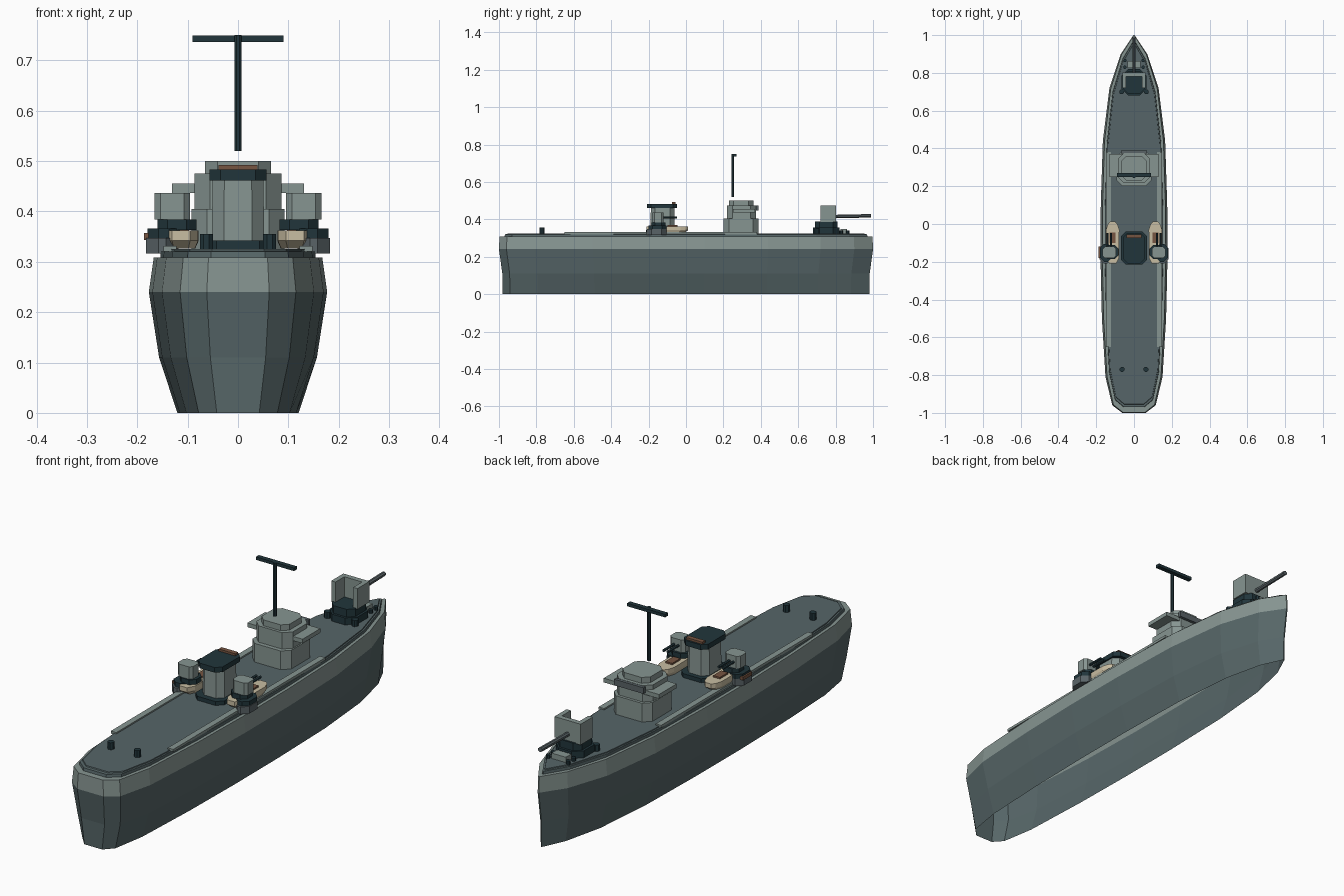
import bpy, bmesh, math
from mathutils import Vector

cube = bpy.data.objects.get("Cube")
if cube:
    bpy.data.objects.remove(cube, do_unlink=True)


def material(name, rgb):
    m = bpy.data.materials.new(name)
    m.use_nodes = True
    m.diffuse_color = (*rgb, 1)
    m.node_tree.nodes["Principled BSDF"].inputs["Base Color"].default_value = (*rgb, 1)
    return m


LIGHT = material("light grey paint", (0.24, 0.30, 0.285))
HULL = material("slate hull", (0.095, 0.135, 0.14))
DECK = material("deck grey", (0.093, 0.13, 0.138))
NAVY = material("dark navy", (0.015, 0.036, 0.044))
CREAM = material("cream boat", (0.58, 0.51, 0.36))
BROWN = material("rust brown", (0.18, 0.09, 0.053))
STEEL = material("steel grey", (0.10, 0.125, 0.135))


def loft(name, rings, mats, rule=None, bottom=True):
    """Skin a stack of equal rings and cap the ends."""
    bm = bmesh.new()
    loops = [[bm.verts.new(p) for p in ring] for ring in rings]
    n = len(loops[0])
    for a, b in zip(loops, loops[1:]):
        for i in range(n):
            j = (i + 1) % n
            bm.faces.new((a[i], a[j], b[j], b[i]))
    bm.faces.new(loops[-1])
    if bottom:
        bm.faces.new(loops[0][::-1])
    bmesh.ops.recalc_face_normals(bm, faces=bm.faces)
    for f in bm.faces:
        f.material_index = rule(f) if rule else 0
    mesh = bpy.data.meshes.new(name)
    bm.to_mesh(mesh)
    bm.free()
    for m in mats:
        mesh.materials.append(m)
    ob = bpy.data.objects.new(name, mesh)
    bpy.context.collection.objects.link(ob)
    return ob


def block(name, mat, x, y, z, cut=0.0, taper=1.0):
    """Box given by x, y and z ranges, with chamfered vertical corners."""
    cx, cy = sum(x) / 2, sum(y) / 2
    hx, hy = abs(x[1] - x[0]) / 2, abs(y[1] - y[0]) / 2
    if cut:
        ix, iy = hx - cut, hy - cut
        pts = [(hx, -iy), (hx, iy), (ix, hy), (-ix, hy),
               (-hx, iy), (-hx, -iy), (-ix, -hy), (ix, -hy)]
    else:
        pts = [(hx, -hy), (hx, hy), (-hx, hy), (-hx, -hy)]
    rings = [[(cx + px * s, cy + py * s, h) for px, py in pts]
             for h, s in ((z[0], 1), (z[1], taper))]
    return loft(name, rings, [mat])


def rod(name, mat, start, end, r, sides=8):
    a, b = Vector(start), Vector(end)
    q = (b - a).to_track_quat('Z', 'Y')
    ring = [Vector((r * math.cos(t), r * math.sin(t), 0))
            for t in (math.tau * (i + 0.5) / sides for i in range(sides))]
    return loft(name, [[p + q @ v for v in ring] for p in (a, b)], [mat])


# Hull plan, half width along the length from stern to bow
PLAN = [(0.062, -1.0), (0.115, -0.96), (0.151, -0.81), (0.17, -0.5), (0.177, -0.2),
        (0.176, 0.1), (0.165, 0.44), (0.13, 0.72), (0.07, 0.9), (0.003, 1.0)]


def plan_ring(z, sx, sy):
    right = [(x * sx, y * sy, z) for x, y in PLAN]
    return right + [(-x, y, z) for x, y, z in reversed(right)]


# Hull shell is open underneath
loft("hull", [plan_ring(0, 0.68, 0.98), plan_ring(0.11, 0.885, 0.982),
              plan_ring(0.24, 1, 1), plan_ring(0.308, 0.945, 0.997)],
     [HULL, LIGHT], lambda f: int(f.calc_center_median().z > 0.24), bottom=False)
loft("deck", [plan_ring(0.308, 0.87, 0.97), plan_ring(0.32, 0.865, 0.968),
              plan_ring(0.321, 0.835, 0.955), plan_ring(0.325, 0.83, 0.953)],
     [HULL, DECK], lambda f: int(f.calc_center_median().z > 0.324), bottom=False)

# Bridge
block("bridge_base", LIGHT, (-0.092, 0.092), (0.2, 0.387), (0.324, 0.405), 0.03)
block("bridge_house", LIGHT, (-0.086, 0.086), (0.218, 0.375), (0.405, 0.475), 0.03)
block("bridge_roof", LIGHT, (-0.066, 0.066), (0.23, 0.36), (0.475, 0.5), 0.025)
block("bridge_wings", LIGHT, (-0.131, 0.131), (0.25, 0.37), (0.437, 0.455))
block("bridge_window", STEEL, (-0.07, 0.07), (0.374, 0.388), (0.448, 0.474))
rod("mast", NAVY, (0, 0.25, 0.52), (0, 0.25, 0.75), 0.008)
block("mast_yard", NAVY, (-0.09, 0.09), (0.25, 0.27), (0.736, 0.749))

# Funnel
block("funnel_base", NAVY, (-0.068, 0.068), (-0.215, -0.04), (0.324, 0.342), 0.025)
block("funnel_body", LIGHT, (-0.052, 0.052), (-0.19, -0.06), (0.342, 0.462), 0.024, 0.97)
block("funnel_cap", NAVY, (-0.057, 0.057), (-0.208, -0.047), (0.461, 0.483), 0.022)
block("funnel_band", BROWN, (-0.039, 0.039), (-0.075, -0.055), (0.483, 0.492))

for side, s in (("left", 1), ("right", -1)):
    # Side rail along the deck
    block("rail_" + side, LIGHT, (s * 0.122, s * 0.148), (-0.65, 0.38), (0.32, 0.331))

    # Ship's boat
    def boat_ring(z, k, s=s):
        half = [(0.018, -0.21), (0.034, -0.18), (0.035, -0.03), (0.026, -0.002), (0.014, 0.012)]
        half = [(x * k, -0.1 + (y + 0.1) * k) for x, y in half]
        return [(s * 0.113 + x, y, z) for x, y in half] + \
               [(s * 0.113 - x, y, z) for x, y in reversed(half)]

    loft("boat_" + side, [boat_ring(0.326, 0.8), boat_ring(0.342, 1), boat_ring(0.362, 1)], [CREAM])
    block("boat_cover_" + side, BROWN, (s * 0.097, s * 0.129), (-0.1, -0.045), (0.36, 0.369))

    # Side gun
    block("gun_tub_" + side, STEEL, (s * 0.118, s * 0.183), (-0.21, -0.105), (0.316, 0.347), 0.025)
    block("gun_mount_" + side, NAVY, (s * 0.115, s * 0.18), (-0.2, -0.105), (0.347, 0.366), 0.022)
    block("gun_collar_" + side, NAVY, (s * 0.082, s * 0.16), (-0.185, -0.11), (0.363, 0.384), 0.02)
    block("gun_house_" + side, LIGHT, (s * 0.095, s * 0.166), (-0.18, -0.12), (0.384, 0.437), 0.012)
    for k in (0.121, 0.141):
        rod("gun_barrel_" + side, NAVY, (s * k, -0.125, 0.41), (s * k, -0.048, 0.41), 0.006, 6)

    # Bollards at stern and bow
    rod("stern_bollard_" + side, NAVY, (s * 0.063, -0.77, 0.324), (s * 0.063, -0.77, 0.355), 0.014)
    rod("bow_bollard_" + side, NAVY, (s * 0.065, 0.7, 0.32), (s * 0.065, 0.7, 0.352), 0.014)
    for y in (0.83, 0.865):
        rod("bow_cleat_" + side, NAVY, (s * 0.048, y, 0.32), (s * 0.048, y, 0.34), 0.009)

    # Shield cheek of the bow gun
    block("bow_shield_cheek_" + side, LIGHT, (s * 0.042, s * 0.062), (0.72, 0.785), (0.385, 0.474))

block("tub_locker", BROWN, (-0.187, -0.165), (-0.18, -0.12), (0.343, 0.357))

# Bow gun
block("bow_gun_base", NAVY, (-0.066, 0.066), (0.68, 0.82), (0.322, 0.355), 0.035)
block("bow_gun_mount", NAVY, (-0.056, 0.056), (0.69, 0.81), (0.355, 0.388), 0.025)
block("bow_shield_front", LIGHT, (-0.062, 0.062), (0.78, 0.802), (0.385, 0.474))
rod("bow_gun_barrel", STEEL, (0, 0.8, 0.415), (0, 0.988, 0.419), 0.01)
block("bow_locker", LIGHT, (-0.034, 0.034), (0.825, 0.862), (0.322, 0.348))
